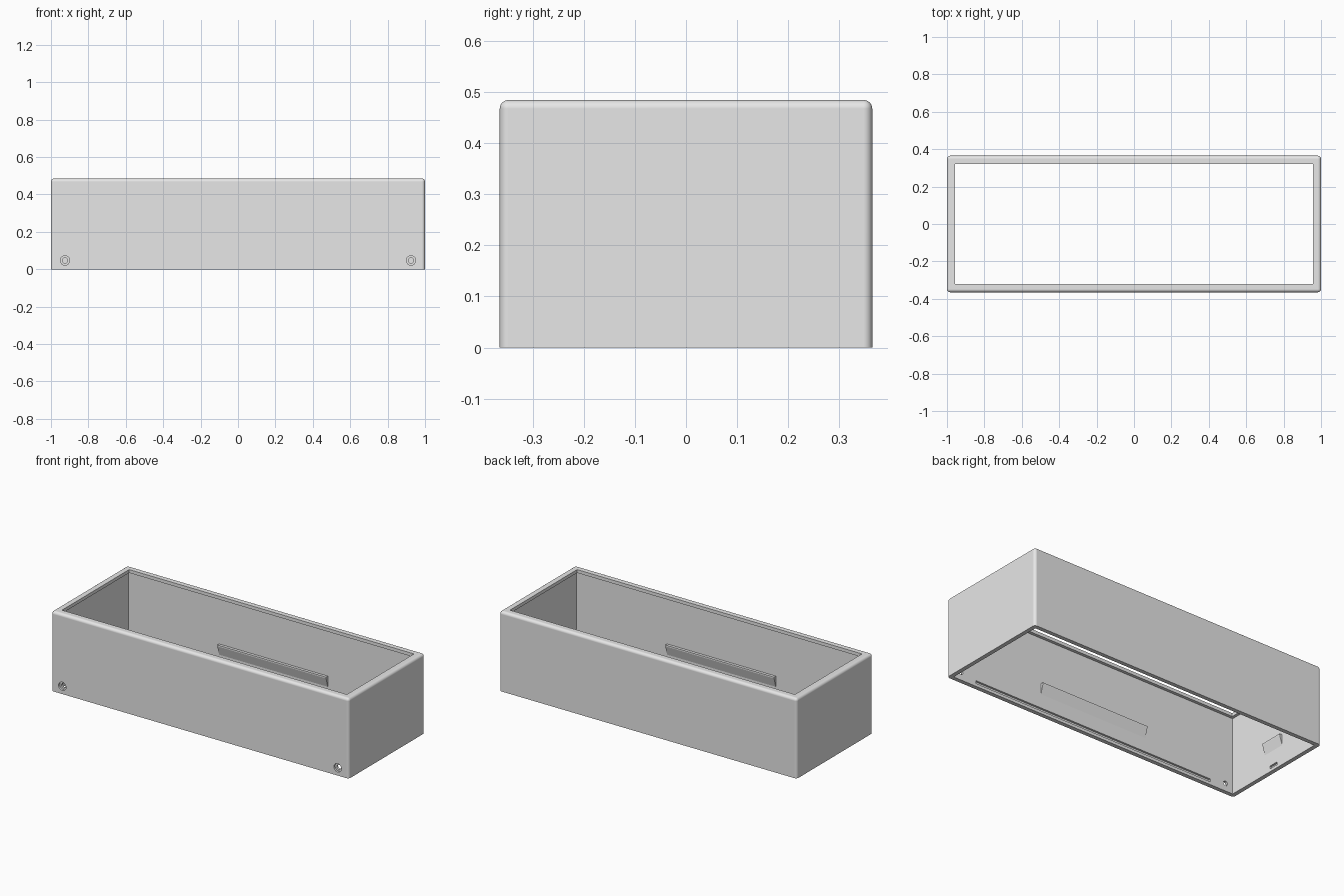
import bpy, bmesh, math
from mathutils import Matrix, Vector

if "Cube" in bpy.data.objects:
    bpy.data.objects.remove(bpy.data.objects["Cube"])

L, W, H = 1.0, 0.365, 0.485      # half length, half width, height
WALL, LIP, LIP_T = 0.025, 0.043, 0.02
IX, IY = L - WALL, W - WALL      # inner wall faces

plastic = bpy.data.materials.new("grey plastic")
plastic.diffuse_color = (0.8, 0.8, 0.8, 1)
plastic.use_nodes = True
plastic.node_tree.nodes["Principled BSDF"].inputs["Base Color"].default_value = plastic.diffuse_color


def finish(name, bm):
    bmesh.ops.recalc_face_normals(bm, faces=bm.faces)
    me = bpy.data.meshes.new(name)
    bm.to_mesh(me)
    bm.free()
    ob = bpy.data.objects.new(name, me)
    me.materials.append(plastic)
    bpy.context.collection.objects.link(ob)
    return ob


def add_box(bm, x0, x1, y0, y1, z0, z1):
    m = Matrix.Translation(((x0 + x1) / 2, (y0 + y1) / 2, (z0 + z1) / 2))
    m = m @ Matrix.Diagonal((x1 - x0, y1 - y0, z1 - z0, 1))
    bmesh.ops.create_cube(bm, size=1, matrix=m)


def box(name, *dims):
    bm = bmesh.new()
    add_box(bm, *dims)
    return finish(name, bm)


def cylinder(name, x, z, radius, y0, y1):
    bm = bmesh.new()
    m = Matrix.Translation((x, (y0 + y1) / 2, z)) @ Matrix.Rotation(math.pi / 2, 4, 'X')
    bmesh.ops.create_cone(bm, cap_ends=True, segments=32, radius1=radius,
                          radius2=radius, depth=y1 - y0, matrix=m)
    return finish(name, bm)


# Case shell: rounded block, square along the bottom edge
bm = bmesh.new()
add_box(bm, -L, L, -W, W, 0, H)
rounded = [e for e in bm.edges if max(v.co.z for v in e.verts) > 0.1]
bmesh.ops.bevel(bm, geom=rounded, offset=0.017, offset_type='OFFSET',
                segments=6, profile=0.5, affect='EDGES')
shell = finish("case_shell", bm)

# Cavity, and the smaller top opening that leaves a thin lip
cutters = [
    box("cavity_cutter", -IX, IX, -IY, IY, -0.1, H - LIP_T),
    box("opening_cutter", -L + LIP, L - LIP, -W + LIP, W - LIP, 0.3, H + 0.1),
]

# Snap grooves near the bottom of each inner wall
G, Z0, Z1 = 0.012, 0.018, 0.035
for s in (-1, 1):
    y = sorted((s * (IY - 0.02), s * (IY + G)))
    cutters.append(box("long_groove_cutter", -0.82, 0.82, *y, Z0, Z1))
    x = sorted((s * (IX - 0.02), s * (IX + G)))
    cutters.append(box("short_groove_cutter", *x, -0.03, 0.03, Z0, Z1))

# Counterbored screw holes in the front wall
for s in (-1, 1):
    cutters.append(cylinder("screw_hole_cutter", s * 0.925, 0.047, 0.014, -W - 0.05, -IY + 0.02))
    cutters.append(cylinder("counterbore_cutter", s * 0.925, 0.047, 0.025, -W - 0.05, -W + 0.012))

bpy.context.view_layer.objects.active = shell
for c in cutters:
    mod = shell.modifiers.new("cut", 'BOOLEAN')
    mod.operation = 'DIFFERENCE'
    mod.solver = 'EXACT'
    mod.object = c
    bpy.ops.object.modifier_apply(modifier=mod.name)
    bpy.data.objects.remove(c)

shell.select_set(True)
bpy.ops.object.shade_smooth_by_angle(angle=math.radians(30))
weighted = shell.modifiers.new("weighted_normals", 'WEIGHTED_NORMAL')
weighted.keep_sharp = True


# Support ledges: flat on top, tapering into the wall below
def ledge(name, half, wall, angle, top=0.185, drop=0.065, depth=0.017):
    bm = bmesh.new()
    profile = [(wall + 0.003, top), (wall - depth, top), (wall - depth, top - 0.008),
               (wall, top - drop), (wall + 0.003, top - drop)]
    face = bm.faces.new([bm.verts.new((-half, y, z)) for y, z in profile])
    ext = bmesh.ops.extrude_face_region(bm, geom=[face])["geom"]
    moved = [v for v in ext if isinstance(v, bmesh.types.BMVert)]
    bmesh.ops.translate(bm, verts=moved, vec=Vector((2 * half, 0, 0)))
    bmesh.ops.rotate(bm, verts=bm.verts, cent=(0, 0, 0),
                     matrix=Matrix.Rotation(angle, 3, 'Z'))
    return finish(name, bm)


ledge("back_ledge", 0.365, IY, 0)
ledge("front_ledge", 0.365, IY, math.pi)
ledge("left_ledge", 0.072, IX, math.pi / 2)
ledge("right_ledge", 0.072, IX, -math.pi / 2)
